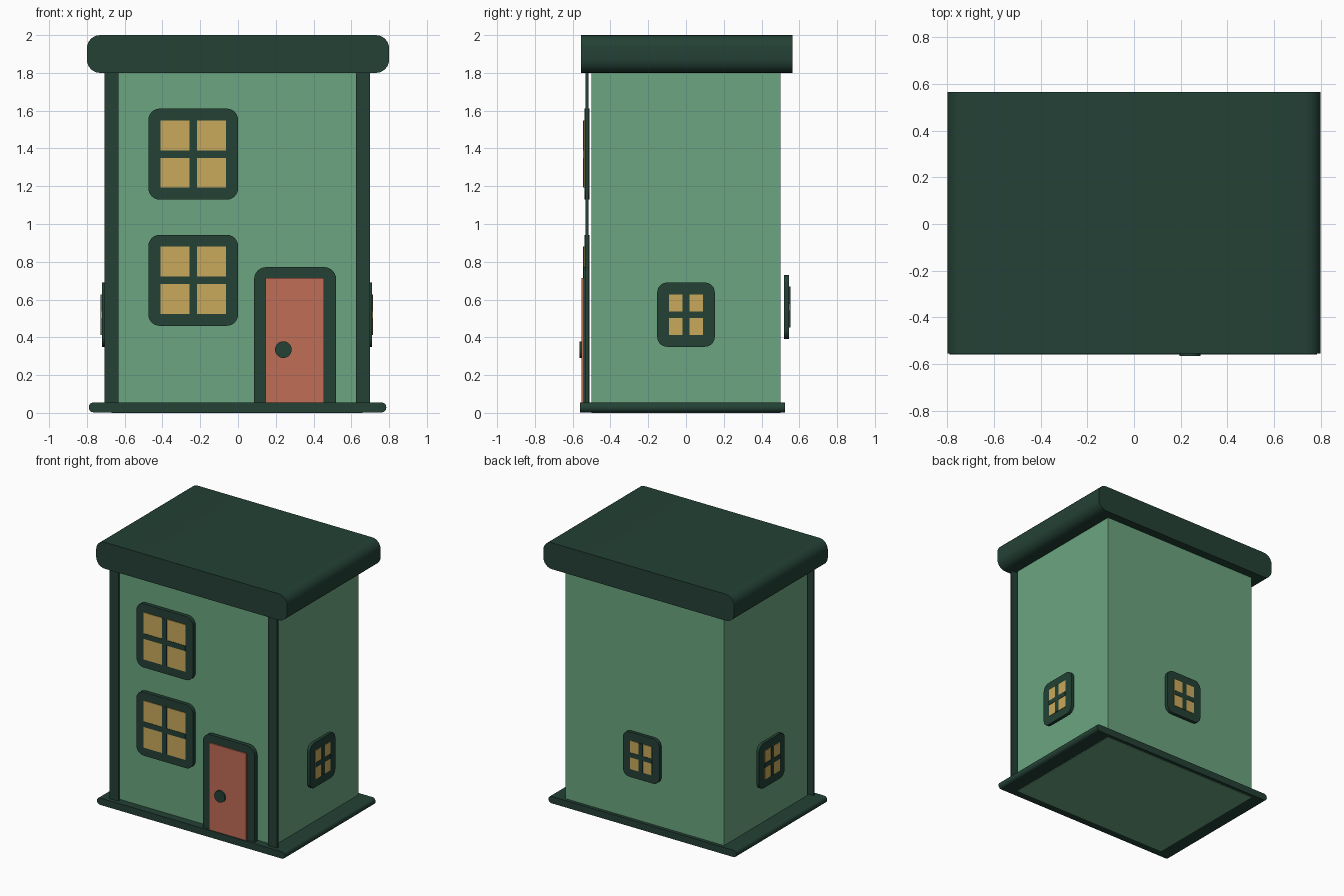
import bpy, bmesh, math
from mathutils import Matrix, Vector

cube = bpy.data.objects.get("Cube")
if cube:
    bpy.data.objects.remove(cube, do_unlink=True)


def make_material(name, rgb):
    mat = bpy.data.materials.new(name)
    mat.use_nodes = True
    mat.diffuse_color = (*rgb, 1)
    mat.node_tree.nodes["Principled BSDF"].inputs["Base Color"].default_value = (*rgb, 1)
    return mat


GREEN = make_material("wall green", (0.147, 0.376, 0.216))
DARK = make_material("dark green trim", (0.017, 0.053, 0.036))
GLASS = make_material("warm yellow glass", (0.584, 0.397, 0.105))
DOOR = make_material("terracotta door", (0.527, 0.153, 0.089))


def finish(bm, name, mat, turn=0):
    """Turn the part about z, link it and shade it."""
    bmesh.ops.recalc_face_normals(bm, faces=bm.faces)
    bm.transform(Matrix.Rotation(turn, 4, 'Z'))
    mesh = bpy.data.meshes.new(name)
    bm.to_mesh(mesh)
    bm.free()
    mesh.materials.append(mat)
    obj = bpy.data.objects.new(name, mesh)
    bpy.context.collection.objects.link(obj)
    bpy.ops.object.select_all(action='DESELECT')
    obj.select_set(True)
    bpy.context.view_layer.objects.active = obj
    bpy.ops.object.shade_smooth_by_angle(angle=math.radians(30))
    return obj


def slab(name, mat, x, y, z, top=0, bottom=0, turn=0, steps=6):
    """Rounded rectangle in xz, extruded along y; radii for top and bottom corners."""
    bm = bmesh.new()
    corners = [(x[1], z[1], -1, -1, top), (x[0], z[1], 1, -1, top),
               (x[0], z[0], 1, 1, bottom), (x[1], z[0], -1, 1, bottom)]
    ring = []
    for i, (cx, cz, sx, sz, r) in enumerate(corners):
        count = steps if r else 0
        for k in range(count + 1):
            a = math.pi / 2 * (i + (k / count if count else 0))
            ring.append(bm.verts.new((cx + r * (sx + math.cos(a)), y[0],
                                      cz + r * (sz + math.sin(a)))))
    face = bm.faces.new(ring)
    out = bmesh.ops.extrude_face_region(bm, geom=[face])["geom"]
    moved = [v for v in out if isinstance(v, bmesh.types.BMVert)]
    bmesh.ops.translate(bm, verts=moved, vec=Vector((0, y[1] - y[0], 0)))
    return finish(bm, name, mat, turn)


def window(name, cx, cz, w, h, rim, bar, radius, front, back, turn=0):
    """Rounded frame with a raised glass plate and a cross of glazing bars."""
    x, z = (cx - w / 2, cx + w / 2), (cz - h / 2, cz + h / 2)
    gx, gz = (x[0] + rim, x[1] - rim), (z[0] + rim, z[1] - rim)
    slab(name + "_frame", DARK, x, (front, back), z, radius, radius, turn)
    slab(name + "_glass", GLASS, gx, (front - 0.004, front), gz, turn=turn)
    slab(name + "_upright_bar", DARK, (cx - bar / 2, cx + bar / 2),
         (front - 0.007, front), gz, turn=turn)
    slab(name + "_cross_bar", DARK, gx, (front - 0.007, front),
         (cz - bar / 2, cz + bar / 2), turn=turn)


# Main masses
slab("house_body", GREEN, (-0.67, 0.66), (-0.5, 0.5), (0, 1.85))
slab("flat_roof", DARK, (-0.8, 0.8), (-0.555, 0.565), (1.8, 2), 0.07, 0.07)
slab("base_plinth", DARK, (-0.79, 0.785), (-0.56, 0.525), (0.003, 0.055), 0.024, 0.024)

# Front corner posts
for side, x0 in (("right", -0.707), ("left", 0.625)):
    slab(side + "_corner_post", DARK, (x0, x0 + 0.075), (-0.531, -0.516), (0.05, 1.81))

# Front windows
for level, cz in (("upper", 1.37), ("lower", 0.702)):
    window(level + "_front_window", -0.237, cz, 0.475, 0.482, 0.063, 0.04,
           0.06, -0.538, -0.51)

# Small windows on the sides and back
small = dict(w=0.305, h=0.34, rim=0.062, bar=0.035, radius=0.052)
window("left_window", 0, 0.52, front=-0.709, back=-0.685, turn=math.pi / 2, **small)
window("right_window", 0, 0.52, front=-0.72, back=-0.697, turn=-math.pi / 2, **small)
window("back_window", 0.005, 0.56, front=-0.545, back=-0.52, turn=math.pi, **small)

# Door, frame and knob
slab("door_frame", DARK, (0.085, 0.52), (-0.543, -0.512), (0.05, 0.772), 0.065)
slab("door_panel", DOOR, (0.145, 0.455), (-0.552, -0.54), (0.053, 0.713))
bm = bmesh.new()
bmesh.ops.create_cone(bm, cap_ends=True, segments=32, radius1=0.044, radius2=0.044,
                      depth=0.016,
                      matrix=Matrix.Translation((0.24, -0.557, 0.335))
                      @ Matrix.Rotation(math.pi / 2, 4, 'X'))
finish(bm, "door_knob", DARK)
